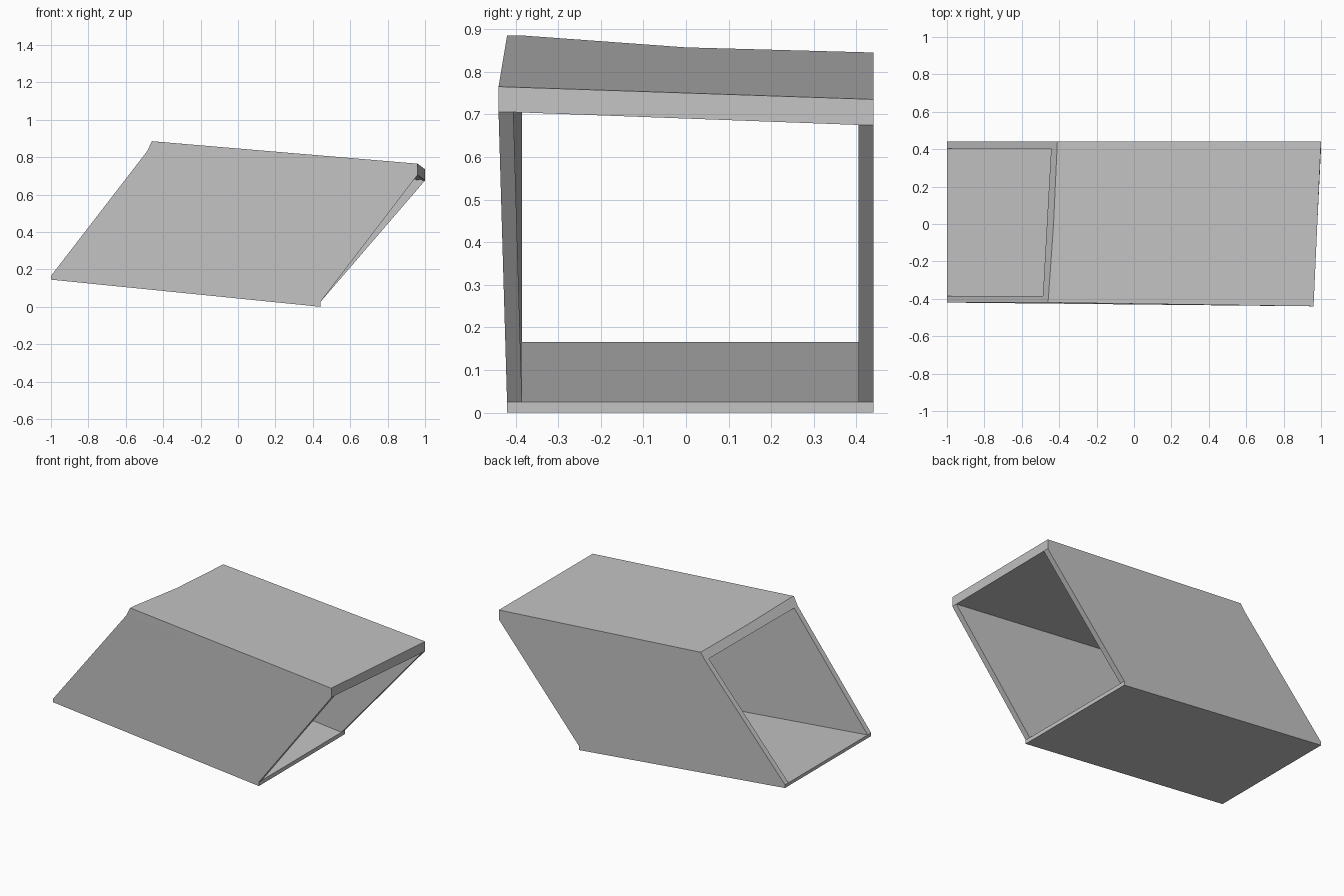
import bpy
import bmesh

default_cube = bpy.data.objects.get("Cube")
if default_cube:
    bpy.data.objects.remove(default_cube, do_unlink=True)


def make_material(name, colour):
    material = bpy.data.materials.new(name)
    material.use_nodes = True
    material.diffuse_color = colour
    material.node_tree.nodes["Principled BSDF"].inputs["Base Color"].default_value = colour
    return material


# Outline levels (x, z) of each open end, from underside to roof top
FRONT_Y, BACK_Y = -0.42, 0.44
left_end = {
    "front": [(-1, 0.145), (-1, 0.165), (-0.487, 0.83), (-0.46, 0.885)],
    "back": [(-1, 0.145), (-1, 0.165), (-0.443, 0.80), (-0.41, 0.845)],
    "flare": 0.0,
    "ridge": [(-0.457, -0.385, 0.885), (-0.43, 0, 0.857)],
}
right_end = {
    "front": [(0.44, 0), (0.44, 0.025), (0.96, 0.705), (0.96, 0.765)],
    "back": [(0.44, 0), (0.44, 0.025), (1, 0.675), (1, 0.735)],
    "flare": -0.02,
    "ridge": [(0.9625, -0.385, 0.763), (0.98, 0, 0.75)],
}


def end_vertices(bm, end):
    """Return the outer loop and the inner loop of one open end."""
    def row(side, y, flare, levels):
        points = []
        for level in levels:
            x, z = end[side][level]
            shift = flare if level > 1 else 0
            points.append(bm.verts.new((x, y + shift, z)))
        return points

    flare = end["flare"]
    outer = row("front", FRONT_Y, flare, (0, 1, 2, 3))
    outer += [bm.verts.new(point) for point in end["ridge"]]
    outer += row("back", BACK_Y, 0, (3, 2, 1, 0))
    inner = row("front", FRONT_Y + 0.035, flare, (1, 2))
    inner += row("back", BACK_Y - 0.035, 0, (2, 1))
    return outer, inner


def bridge(bm, first, second):
    """Join two matching closed loops with quads."""
    for i in range(len(first)):
        j = (i + 1) % len(first)
        bm.faces.new((first[i], first[j], second[j], second[i]))


def cap_rim(bm, outer, inner):
    """Fill the wall thickness between the loops, leaving the end open."""
    floor_front, roof_front, roof_back, floor_back = inner
    bm.faces.new((outer[0], outer[1], floor_front, floor_back, outer[-2], outer[-1]))
    bm.faces.new((outer[1], outer[2], roof_front, floor_front))
    bm.faces.new(outer[2:-2] + [roof_back, roof_front])
    bm.faces.new((outer[-3], outer[-2], floor_back, roof_back))


# Slanted open tube with floor, roof and two side walls
bm = bmesh.new()
left_outer, left_inner = end_vertices(bm, left_end)
right_outer, right_inner = end_vertices(bm, right_end)
bridge(bm, left_outer, right_outer)
bridge(bm, left_inner, right_inner)
cap_rim(bm, left_outer, left_inner)
cap_rim(bm, right_outer, right_inner)
bmesh.ops.recalc_face_normals(bm, faces=bm.faces)

mesh = bpy.data.meshes.new("slanted_tube")
bm.to_mesh(mesh)
bm.free()
tube = bpy.data.objects.new("slanted_tube", mesh)
bpy.context.collection.objects.link(tube)
mesh.materials.append(make_material("plain grey", (0.55, 0.55, 0.55, 1)))

# Soften only the shallow bends of the panels
bpy.context.view_layer.objects.active = tube
tube.select_set(True)
bpy.ops.object.shade_smooth_by_angle(angle=0.2)
